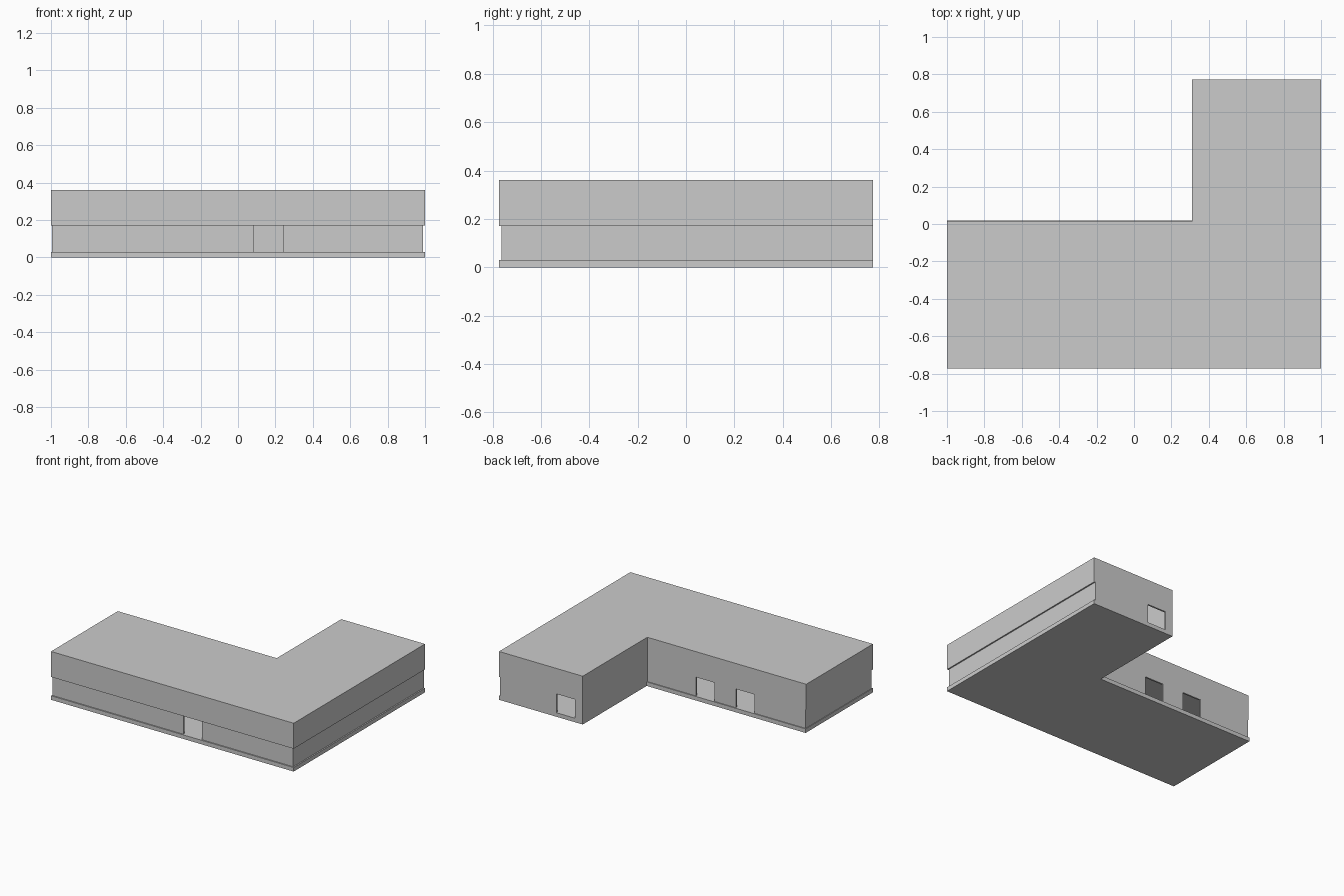
import bpy, bmesh

if "Cube" in bpy.data.objects:
    bpy.data.objects.remove(bpy.data.objects["Cube"])


def l_shape(left, right, front, mid, back, inner):
    """Counter-clockwise L footprint."""
    return [(left, front), (right, front), (right, back),
            (inner, back), (inner, mid), (left, mid)]


def make_object(name, bm):
    bmesh.ops.recalc_face_normals(bm, faces=bm.faces)
    mesh = bpy.data.meshes.new(name)
    bm.to_mesh(mesh)
    bm.free()
    obj = bpy.data.objects.new(name, mesh)
    bpy.context.collection.objects.link(obj)
    return obj


def slab(name, outline, z0, z1):
    bm = bmesh.new()
    face = bm.faces.new([bm.verts.new((x, y, z0)) for x, y in outline])
    out = bmesh.ops.extrude_face_region(bm, geom=[face])
    for v in out["geom"]:
        if isinstance(v, bmesh.types.BMVert):
            v.co.z = z1
    return make_object(name, bm)


def wall_ring(name, outer, inner, z0, z1):
    bm = bmesh.new()
    loops = [[bm.verts.new((x, y, z)) for x, y in path]
             for path, z in ((outer, z0), (outer, z1), (inner, z1), (inner, z0))]
    for a, b in zip(loops, loops[1:] + loops[:1]):
        for i in range(len(outer)):
            j = (i + 1) % len(outer)
            bm.faces.new((a[i], a[j], b[j], b[i]))
    return make_object(name, bm)


def box_outline(x0, x1, y0, y1):
    return [(x0, y0), (x1, y0), (x1, y1), (x0, y1)]


FLOOR, STOREY, TOP = 0.03, 0.17, 0.36
base_outline = l_shape(-1, 1, -0.773, 0.02, 0.773, 0.31)
upper_outline = l_shape(-1, 1, -0.773, 0.013, 0.773, 0.31)
lower_outline = l_shape(-0.995, 0.99, -0.764, 0.013, 0.773, 0.31)
room_outline = l_shape(-0.983, 0.978, -0.752, 0.001, 0.761, 0.322)

# Floor slab, recessed lower walls, overhanging upper walls and roof
slab("base_slab", base_outline, 0, FLOOR)
lower = wall_ring("lower_walls", lower_outline, room_outline, FLOOR, STOREY)
wall_ring("upper_walls", upper_outline, room_outline, STOREY, TOP)
slab("roof_slab", room_outline, TOP - 0.012, TOP)

# Doorways: start x and wall y
DOOR_WIDTH = 0.155
for x, y in ((0.085, -0.758), (0.372, 0.767), (-0.245, 0.007), (-0.575, 0.007)):
    cutter = slab("door_cutter", box_outline(x, x + DOOR_WIDTH, y - 0.03, y + 0.03),
                  FLOOR - 0.01, STOREY + 0.01)
    cutter.hide_render = True
    mod = lower.modifiers.new("doorway", 'BOOLEAN')
    mod.operation = 'DIFFERENCE'
    mod.solver = 'EXACT'
    mod.object = cutter
    bpy.context.view_layer.objects.active = lower
    bpy.ops.object.modifier_apply(modifier=mod.name)
    bpy.data.objects.remove(cutter)
